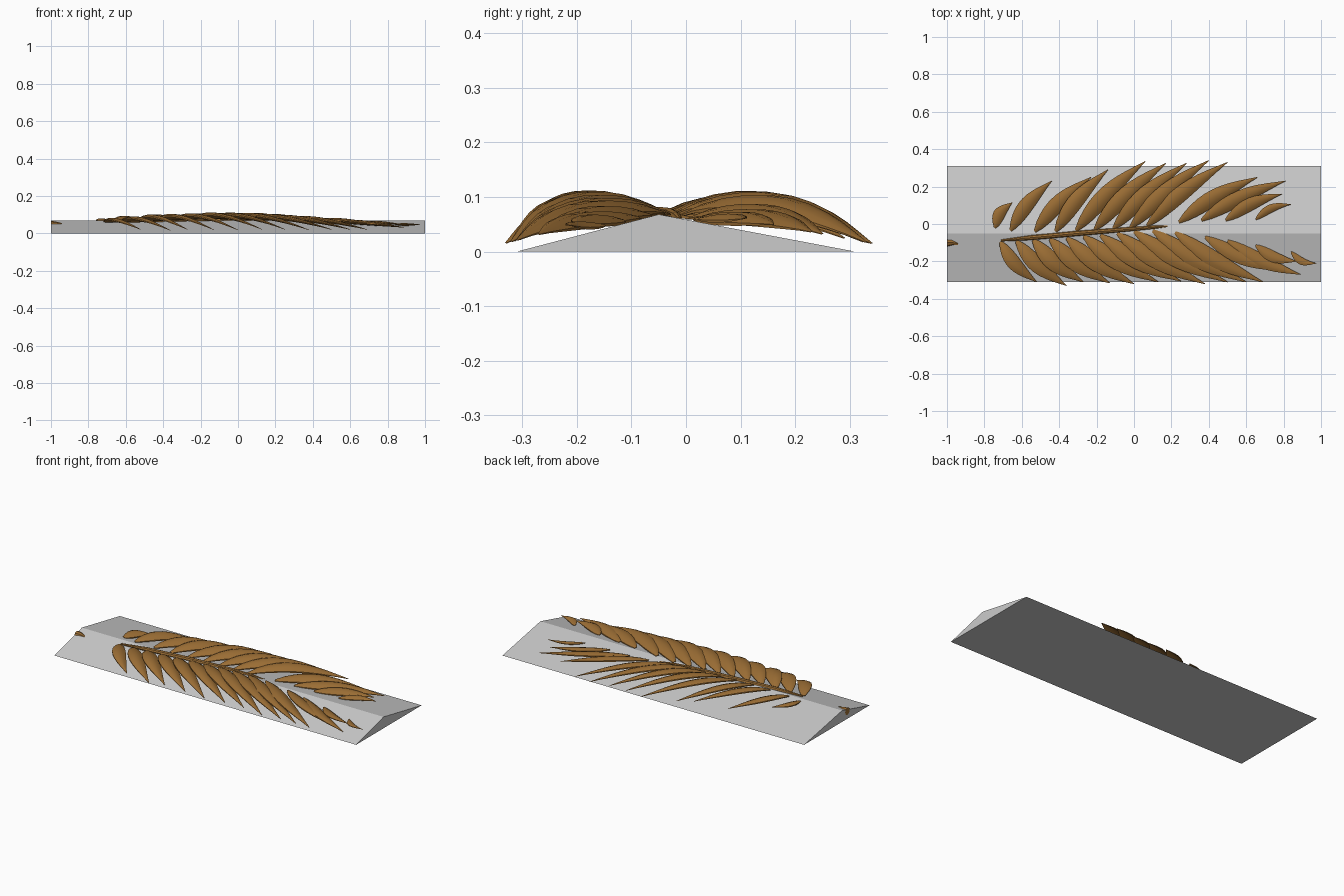
import bpy, bmesh, math
from mathutils import Vector

if "Cube" in bpy.data.objects:
    bpy.data.objects.remove(bpy.data.objects["Cube"])

def material(name, rgb):
    m = bpy.data.materials.new(name)
    m.diffuse_color = (*rgb, 1)
    m.use_nodes = True
    m.node_tree.nodes["Principled BSDF"].inputs["Base Color"].default_value = m.diffuse_color
    return m

STONE = material("grey stone", (0.60, 0.60, 0.60))
BROWN = material("fossil brown", (0.33, 0.155, 0.035))
RIDGE_Y, RIDGE_Z, HALF = -0.05, 0.068, 0.31

def ground(y):
    """Height of the slab's sloping top at y."""
    run = HALF - RIDGE_Y if y > RIDGE_Y else HALF + RIDGE_Y
    return RIDGE_Z * (1 - abs(y - RIDGE_Y) / run)

def finish(name, bm, mat, smooth=False):
    bmesh.ops.recalc_face_normals(bm, faces=bm.faces)
    me = bpy.data.meshes.new(name)
    bm.to_mesh(me)
    bm.free()
    me.materials.append(mat)
    ob = bpy.data.objects.new(name, me)
    bpy.context.collection.objects.link(ob)
    if smooth:
        for p in me.polygons:
            p.use_smooth = True
        me.set_sharp_from_angle(angle=math.radians(40))
    return ob

def loft(bm, rings):
    """Closed skin through rings of equal point counts."""
    vs = [[bm.verts.new(p) for p in r] for r in rings]
    n = len(vs[0])
    for a, b in zip(vs, vs[1:]):
        for i in range(n):
            j = (i + 1) % n
            bm.faces.new((a[i], a[j], b[j], b[i]))
    bm.faces.new(vs[0])
    bm.faces.new(vs[-1])

# Ridged slab
bm = bmesh.new()
loft(bm, [[(x, -HALF, 0), (x, HALF, 0), (x, RIDGE_Y, RIDGE_Z)] for x in (-1, 1)])
finish("slab", bm, STONE)

# Arched, pointed leaflet: base and tip in plan, width, lift over the slab
def leaflet(bm, base, tip, width, lift, root, end, steps=10):
    a, b = Vector((*base, 0)), Vector((*tip, 0))
    d = (b - a).normalized()
    side = Vector((-d.y, d.x, 0))
    out = 1 if tip[1] > RIDGE_Y else -1
    rings = []
    for k in range(steps + 1):
        t = k / steps
        c = a.lerp(b, t) + side * out * 0.022 * math.sin(math.pi * t)
        line = ground(base[1]) * (1 - t) + ground(tip[1]) * t
        c.z = line + root * (1 - t) + end * t + lift * math.sin(math.pi * t ** 0.85)
        w = width / 2 * max(0.04, math.sin(math.pi * (0.06 + 0.94 * t ** 0.85)))
        tilt = 0.18 * out
        top = [c + side * w * s + Vector((0, 0, -0.35 * w * s * s + tilt * w * s))
               for s in (-1, -0.55, 0, 0.55, 1)]
        low = [p - Vector((0, 0, 0.15 * w + 0.001)) for p in reversed(top)]
        rings.append(top + low)
    loft(bm, rings)

# Leaflets as (base x, base y, tip x, tip y, width, lift)
BACK = [(-.745, -.02, -.65, .115, .065, .015), (-.66, -.035, -.44, .23, .08, .035),
        (-.53, -.04, -.23, .25, .085, .045), (-.42, -.04, -.14, .29, .085, .048),
        (-.31, -.035, .06, .335, .09, .055), (-.21, -.03, .17, .325, .09, .06),
        (-.11, -.025, .28, .325, .09, .06), (-.02, -.02, .40, .34, .09, .06),
        (.07, -.01, .50, .33, .085, .055), (.24, .01, .66, .25, .085, .035),
        (.36, .02, .81, .23, .08, .025), (.49, .02, .79, .16, .07, .015),
        (.65, .025, .84, .105, .045, .008)]
FRONT = [(-.715, -.095, -.52, -.31, .075, .035), (-.63, -.09, -.36, -.33, .085, .045),
         (-.54, -.085, -.27, -.31, .09, .052), (-.45, -.08, -.13, -.315, .09, .055),
         (-.36, -.075, 0, -.32, .09, .058), (-.27, -.065, .13, -.31, .09, .06),
         (-.18, -.06, .25, -.305, .09, .058), (-.09, -.05, .38, -.32, .09, .056),
         (.00, -.04, .50, -.31, .09, .05), (.10, -.035, .60, -.31, .09, .045),
         (.22, -.045, .69, -.31, .085, .038), (.38, -.07, .80, -.25, .08, .025),
         (.50, -.09, .89, -.27, .075, .02), (.65, -.115, .87, -.20, .06, .012),
         (.84, -.15, .975, -.21, .04, .006)]
for name, rows in (("back_leaflets", BACK), ("front_leaflets", FRONT)):
    bm = bmesh.new()
    for x0, y0, x1, y1, w, lift in rows:
        leaflet(bm, (x0, y0), (x1, y1), w, lift, 0.008, 0.022)
    finish(name, bm, BROWN, True)

# Central stem and its broken end: tapered tubes along a path of (x, y, z, radius)
def tube(name, path):
    bm = bmesh.new()
    loft(bm, [[(x, y + r * math.cos(i * math.pi / 4), z + r * math.sin(i * math.pi / 4))
               for i in range(8)] for x, y, z, r in path])
    finish(name, bm, BROWN, True)

tube("stem", [(-.71, -.088, .062, .005), (-.55, -.073, .066, .013), (-.3, -.05, .068, .014),
              (-.05, -.03, .068, .012), (.1, -.018, .064, .009), (.18, -.012, .058, .005)])
tube("stem_end", [(-1, -.1, .045, .022), (-.975, -.098, .046, .018), (-.94, -.105, .046, .009)])
